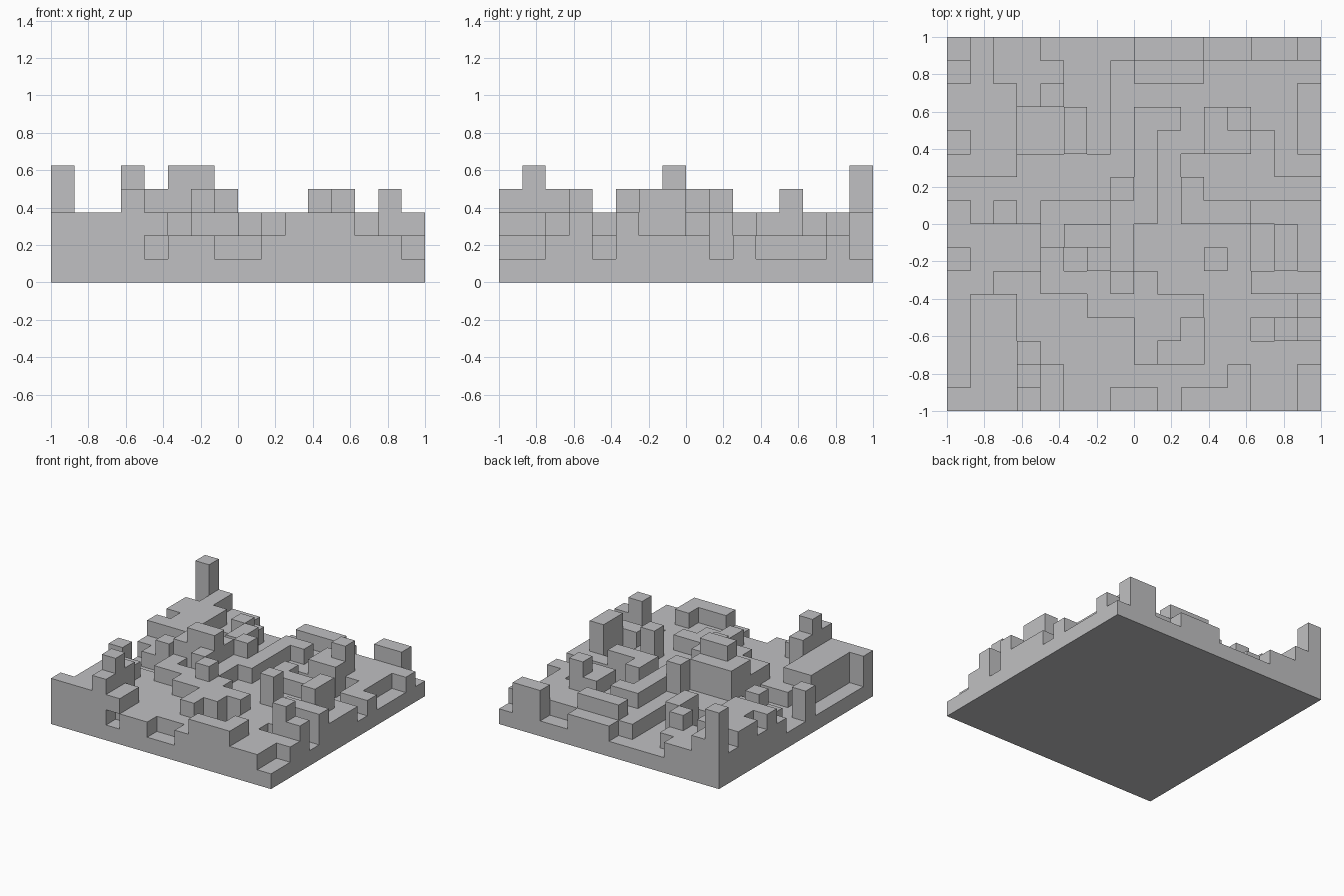
import bpy, bmesh, math
from mathutils import Vector

if "Cube" in bpy.data.objects:
    bpy.data.objects.remove(bpy.data.objects["Cube"], do_unlink=True)

# Column heights in blocks, back row first, each row from -x to +x
HEIGHTS = [
    "5322111122211331",
    "2322211233322222",
    "3332311222222221",
    "3331131233234221",
    "2331131232233121",
    "3332222232111122",
    "2222222432311111",
    "1232444332333222",
    "1111455322222142",
    "3111324322242142",
    "1122333432222333",
    "1332223333322221",
    "1332222233122143",
    "1334222231122222",
    "1335322222223221",
    "3334322112333221",
]
# Hollow block under the front overhang: column, row, level
HOLES = {(4, 15, 1)}
N = 16
S = 2.0 / N


def solid(c, r, k):
    inside = 0 <= c < N and 0 <= r < N and k >= 0
    return inside and k < int(HEIGHTS[r][c]) and (c, r, k) not in HOLES


# Plain grey surface
grey = bpy.data.materials.new("plain_grey")
grey.use_nodes = True
color = (0.53, 0.53, 0.54, 1.0)
grey.diffuse_color = color
grey.node_tree.nodes["Principled BSDF"].inputs["Base Color"].default_value = color

bm = bmesh.new()

# Terrain skin: one square wherever a filled block meets empty space
AXES = (Vector((1, 0, 0)), Vector((0, 1, 0)), Vector((0, 0, 1)))
for r in range(N):
    for c in range(N):
        for k in range(int(HEIGHTS[r][c])):
            if not solid(c, r, k):
                continue
            center = Vector((-1 + (c + 0.5) * S, 1 - (r + 0.5) * S, (k + 0.5) * S))
            for a in range(3):
                for sign in (1, -1):
                    n = AXES[a] * sign
                    if solid(c + int(n.x), r - int(n.y), k + int(n.z)):
                        continue
                    u = AXES[(a + 1) % 3]
                    v = n.cross(u)
                    corners = (n - u - v, n + u - v, n + u + v, n - u + v)
                    bm.faces.new([bm.verts.new(center + p * S / 2) for p in corners])

# Weld the skin and merge coplanar faces
bmesh.ops.remove_doubles(bm, verts=bm.verts, dist=1e-4)
bmesh.ops.dissolve_limit(bm, angle_limit=math.radians(1),
                         verts=bm.verts, edges=bm.edges)

mesh = bpy.data.meshes.new("stepped_terrain")
bm.to_mesh(mesh)
bm.free()
mesh.materials.append(grey)
terrain = bpy.data.objects.new("stepped_terrain", mesh)
bpy.context.collection.objects.link(terrain)
